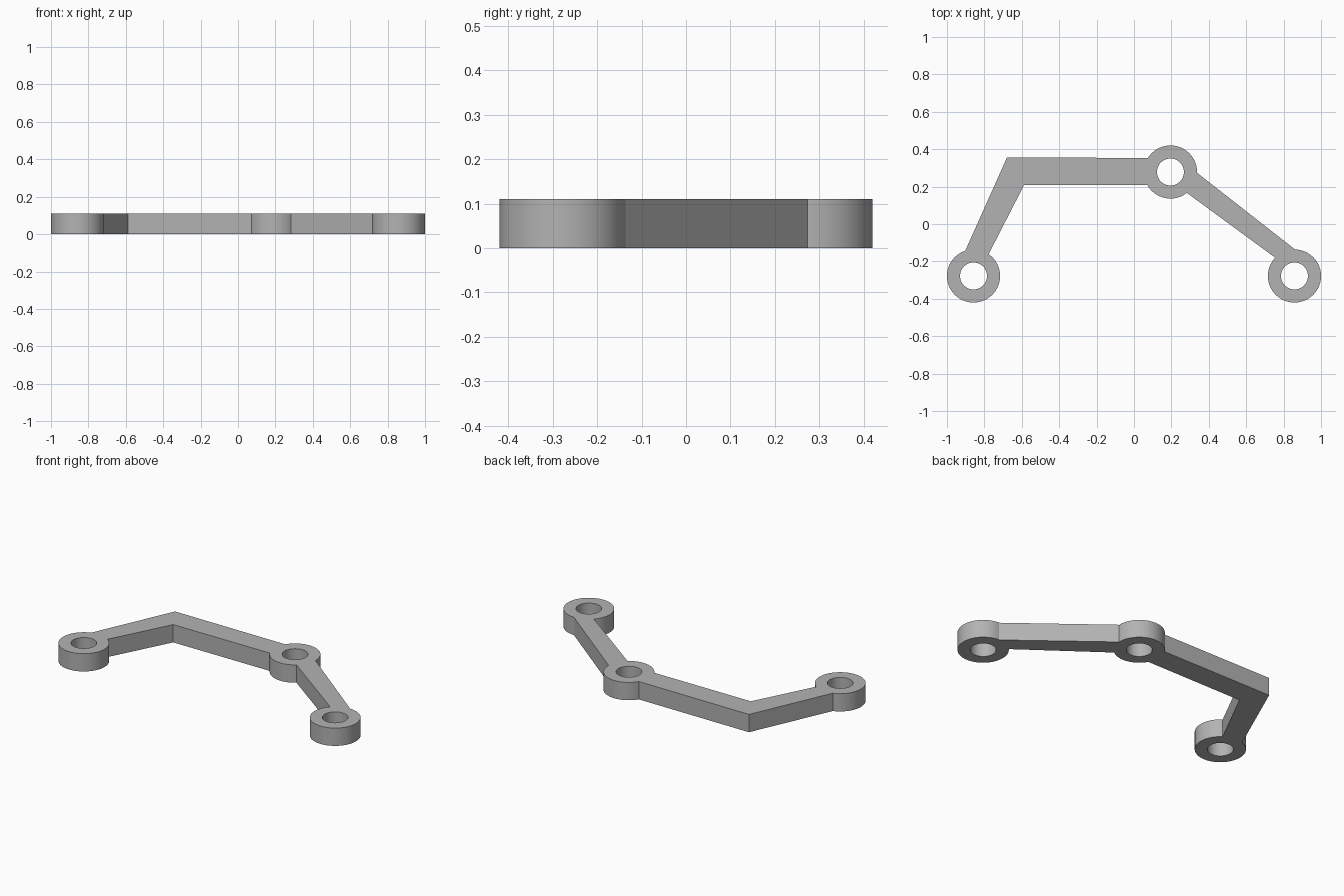
import bpy
import bmesh
from math import atan2, cos, sin, tau

HEIGHT = 0.11
RING_R = 0.142
HOLE_R = 0.072
SEGMENTS = 96
LEFT_END, MIDDLE, RIGHT_END = (-0.858, -0.278), (0.195, 0.278), (0.858, -0.278)

cube = bpy.data.objects.get("Cube")
if cube:
    bpy.data.objects.remove(cube, do_unlink=True)


def arc(centre, start, end):
    """Counter-clockwise rim points, between the directions of two points."""
    cx, cy = centre
    a = atan2(start[1] - cy, start[0] - cx)
    sweep = (atan2(end[1] - cy, end[0] - cx) - a) % tau
    n = max(2, round(SEGMENTS * sweep / tau))
    return [(cx + RING_R * cos(a + sweep * i / n),
             cy + RING_R * sin(a + sweep * i / n)) for i in range(n + 1)]


def circle(centre):
    return [(centre[0] + HOLE_R * cos(tau * i / SEGMENTS),
             centre[1] + HOLE_R * sin(tau * i / SEGMENTS)) for i in range(SEGMENTS)]


def add_loop(bm, points):
    verts = [bm.verts.new((x, y, 0)) for x, y in points]
    for a, b in zip(verts, verts[1:] + verts[:1]):
        bm.edges.new((a, b))


# Outline: ring rims joined by straight arms, with one bend in the long arm
outline = (
    arc(LEFT_END, (-0.904, -0.138), (-0.775, -0.158))
    + [(-0.588, 0.208)]
    + arc(MIDDLE, (0.07, 0.208), (0.283, 0.166))
    + arc(RIGHT_END, (0.754, -0.179), (0.861, -0.135))
    + arc(MIDDLE, (0.337, 0.274), (0.07, 0.356))
    + [(-0.679, 0.356)]
)

# Flat plate with three holes, raised to its thickness
bm = bmesh.new()
add_loop(bm, outline)
for centre in (LEFT_END, MIDDLE, RIGHT_END):
    add_loop(bm, circle(centre))
bmesh.ops.triangle_fill(bm, use_beauty=True, edges=bm.edges[:])
raised = bmesh.ops.extrude_face_region(bm, geom=bm.faces[:], use_keep_orig=True)
top = [g for g in raised["geom"] if isinstance(g, bmesh.types.BMVert)]
bmesh.ops.translate(bm, verts=top, vec=(0, 0, HEIGHT))
bmesh.ops.recalc_face_normals(bm, faces=bm.faces[:])
mesh = bpy.data.meshes.new("linkage_bracket")
bm.to_mesh(mesh)
bm.free()

bracket = bpy.data.objects.new("linkage_bracket", mesh)
bpy.context.collection.objects.link(bracket)

# Plain grey
grey = bpy.data.materials.new("grey")
grey.use_nodes = True
colour = (0.45, 0.45, 0.45, 1)
grey.diffuse_color = colour
grey.node_tree.nodes["Principled BSDF"].inputs["Base Color"].default_value = colour
mesh.materials.append(grey)

# Smooth round walls, crisp edges
bpy.ops.object.select_all(action="DESELECT")
bracket.select_set(True)
bpy.context.view_layer.objects.active = bracket
bpy.ops.object.shade_smooth_by_angle()
